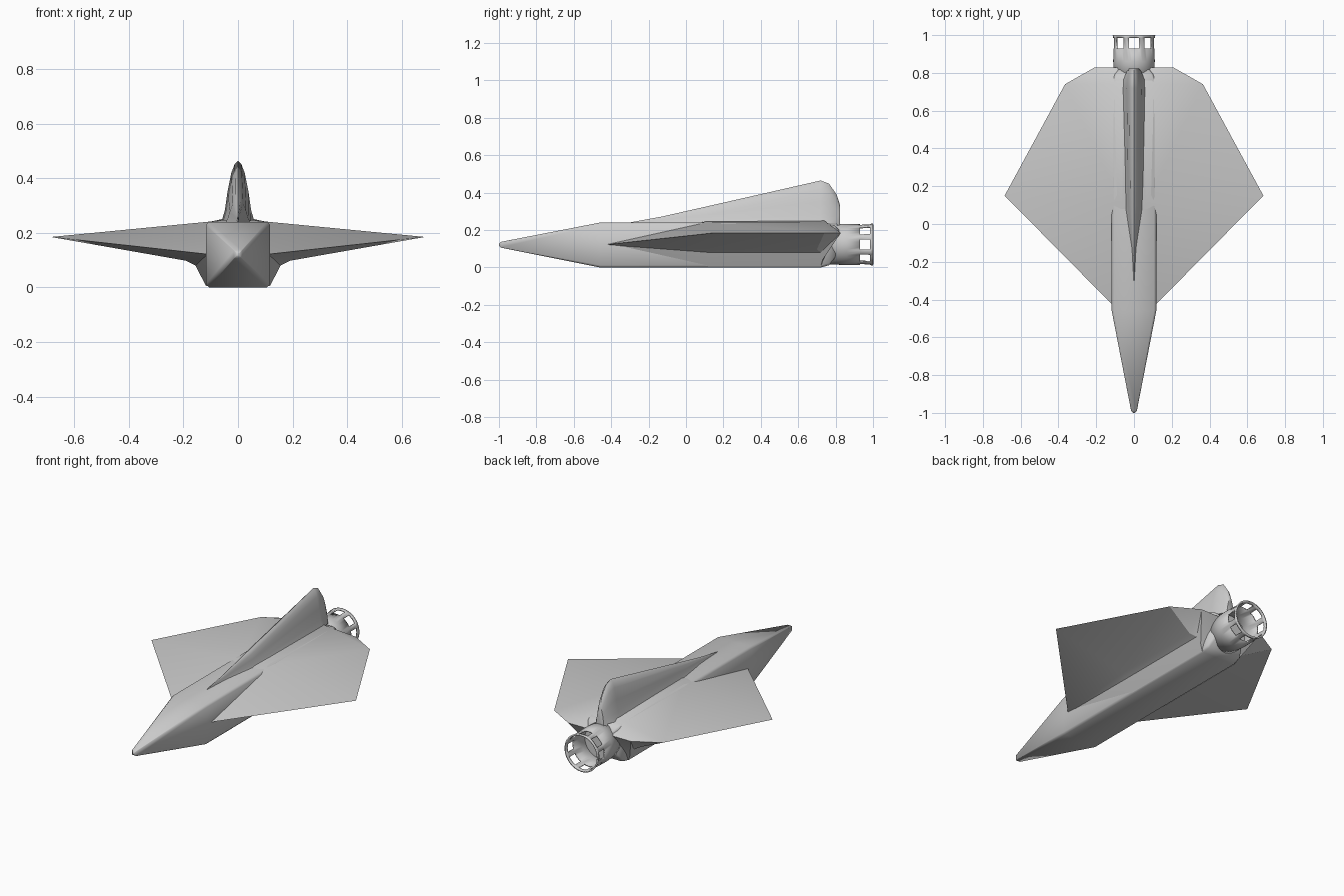
import bpy, bmesh, math

if "Cube" in bpy.data.objects:
    bpy.data.objects.remove(bpy.data.objects["Cube"])

grey = bpy.data.materials.new("light_grey")
grey.diffuse_color = (0.6, 0.6, 0.6, 1)
grey.use_nodes = True
grey.node_tree.nodes["Principled BSDF"].inputs["Base Color"].default_value = grey.diffuse_color


def build(name, verts, faces, angle=30, bevel=0, mirror=False, seg=2):
    mesh = bpy.data.meshes.new(name)
    mesh.from_pydata(verts, [], faces)
    bm = bmesh.new()
    bm.from_mesh(mesh)
    bmesh.ops.recalc_face_normals(bm, faces=bm.faces)
    bm.to_mesh(mesh)
    bm.free()
    mesh.materials.append(grey)
    ob = bpy.data.objects.new(name, mesh)
    bpy.context.collection.objects.link(ob)
    if bevel:
        b = ob.modifiers.new("soft_edges", "BEVEL")
        b.width, b.segments, b.limit_method = bevel, seg, "ANGLE"
        b.angle_limit = math.radians(35)
    if mirror:
        ob.modifiers.new("mirror", "MIRROR")
    bpy.ops.object.select_all(action="DESELECT")
    ob.select_set(True)
    bpy.context.view_layer.objects.active = ob
    bpy.ops.object.shade_smooth_by_angle(angle=math.radians(angle))
    return ob


def loft(name, rings, **kw):
    n = len(rings[0])
    verts = [p for r in rings for p in r]
    faces = [(i * n + j, i * n + (j + 1) % n, (i + 1) * n + (j + 1) % n, (i + 1) * n + j)
             for i in range(len(rings) - 1) for j in range(n)]
    faces += [tuple(range(n)), tuple(range(len(verts) - n, len(verts)))]
    return build(name, verts, faces, **kw)


# Square fuselage with pyramid nose and a rounded-in tail: (y, half width, bottom, top)
sections = [(-1, .005, .116, .126), (-.99, .015, .106, .137), (-.46, .118, 0, .24), (.72, .118, 0, .24),
            (.765, .113, .012, .235), (.795, .1, .05, .225), (.82, .08, .13, .2)]


def chamfered(y, w, lo, hi):
    c = w * .1
    return [(-w + c, y, lo), (w - c, y, lo), (w, y, lo + c), (w, y, hi - c),
            (w - c, y, hi), (-w + c, y, hi), (-w, y, hi - c), (-w, y, lo + c)]


loft("fuselage", [chamfered(*s) for s in sections], angle=46)

# Delta wing, one side mirrored: sharp outer edge, thick root, curved fairing below
wing = [(.112, -.43, .122), (.685, .15, .185), (.365, .74, .185), (.21, .828, .185), (0, .828, .185),  # edge
        (.065, .1, .245), (.06, .74, .25), (0, .74, .25), (0, .1, .245),                             # top root
        (.19, .13, .098), (.19, .7, .098), (.155, .13, .08), (.155, .72, .08),                       # fairing
        (.135, .13, .04), (.135, .73, .04), (.116, .13, .004), (.116, .72, .004), (0, .76, .05)]
wing_faces = [(0, 1, 5), (5, 1, 2), (5, 2, 6), (6, 2, 3), (6, 3, 4), (6, 4, 7), (5, 6, 7, 8), (0, 5, 8),
              (0, 9, 1), (9, 10, 2, 1), (10, 3, 2), (0, 11, 9), (9, 11, 12, 10), (0, 13, 11),
              (11, 13, 14, 12), (0, 15, 13), (13, 15, 16, 14), (10, 12, 3), (12, 14, 3),
              (14, 16, 17), (14, 17, 4, 3)]
build("wing", wing, wing_faces, angle=24, mirror=True)

# Tail fin: sections along y with a flared foot, (y, top height, foot half width)
fin_sections = [(-.3, .241, .003), (-.13, .272, .012), (.1, .324, .048), (.72, .465, .062),
                (.765, .448, .055), (.805, .39, .04), (.823, .335, .03)]


def fin_ring(y, top, w):
    base, h = .236, top - .236
    half = [(1, 0), (.78, .2), (.62, .5), (.4, .8), (.2, .94)]
    right = [(w * a, y, base + h * b) for a, b in half]
    return right + [(0, y, top)] + [(-x, yy, z) for x, yy, z in reversed(right)]


fin_rings = [fin_ring(*s) for s in fin_sections]
fin_rings[-1] = [(x, y, z - (.06 if z < .24 else 0)) for x, y, z in fin_rings[-1]]
loft("tail_fin", fin_rings, angle=35)

# Exhaust tube: eight square openings near the open rear end
N = 48
levels = [(.76, .106), (.86, .11), (.93, .109), (.985, .11), (1, .113)]
tube_verts = [(r * math.cos(math.tau * j / N), y, .123 + r * math.sin(math.tau * j / N))
              for y, r in levels for j in range(N)]
tube_faces = [(i * N + j, i * N + (j + 1) % N, (i + 1) * N + (j + 1) % N, (i + 1) * N + j)
              for i in range(4) for j in range(N) if not (i == 2 and (j + 2) % 6 < 4)]
tube = build("exhaust_tube", tube_verts, tube_faces, angle=40)
wall = tube.modifiers.new("wall", "SOLIDIFY")
wall.thickness, wall.offset = .009, -1
tube.modifiers.move(len(tube.modifiers) - 1, 0)

# Disc closing the tube inside
loft("exhaust_plate", [[(.104 * math.cos(math.tau * j / N), y, .123 + .104 * math.sin(math.tau * j / N))
                        for j in range(N)] for y in (.8, .825)], angle=40)
